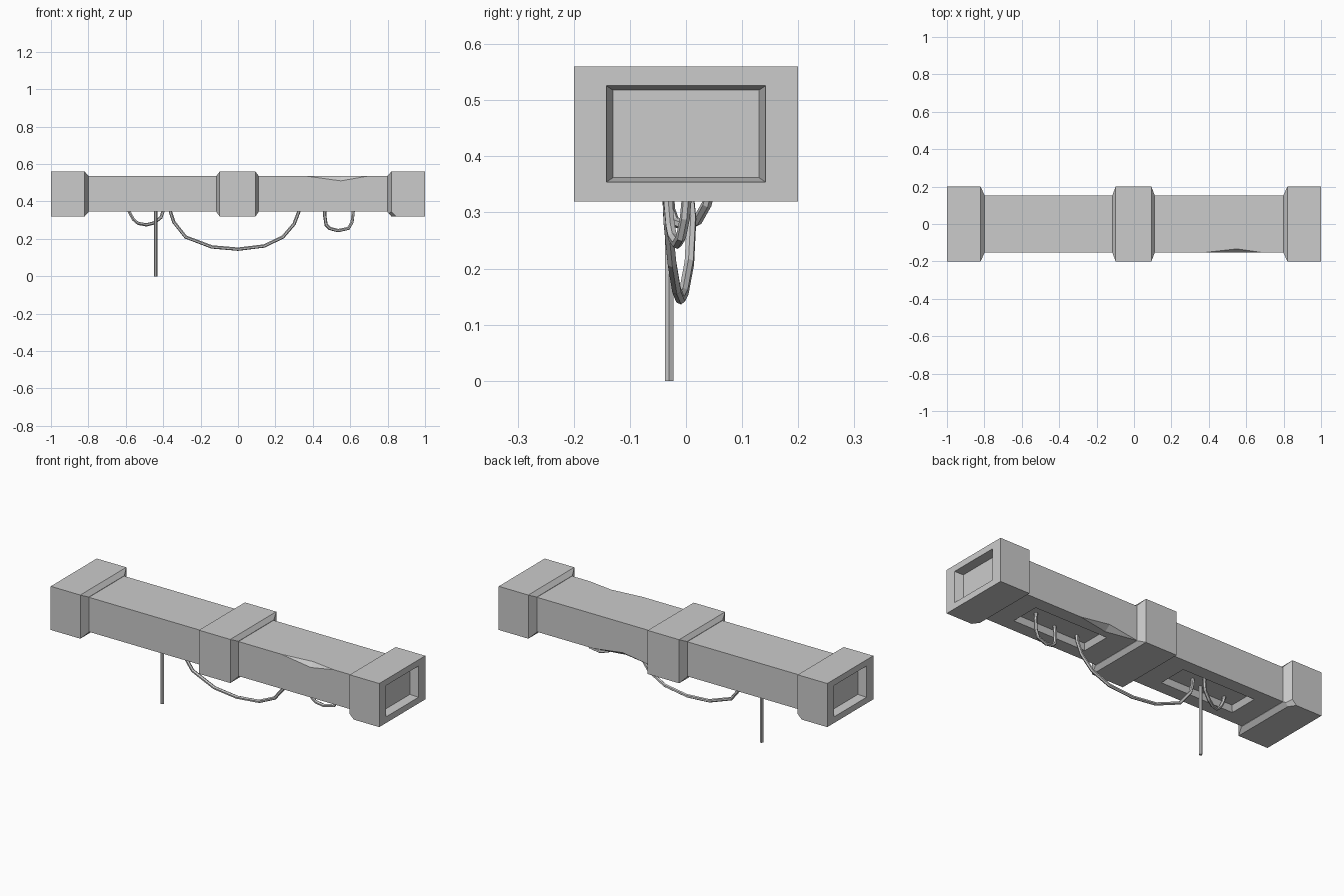
import bpy, bmesh
from mathutils import Vector, Matrix

if "Cube" in bpy.data.objects:
    bpy.data.objects.remove(bpy.data.objects["Cube"])

CZ = 0.44  # height of the beam axis


def add_object(name, bm):
    bmesh.ops.recalc_face_normals(bm, faces=bm.faces)
    mesh = bpy.data.meshes.new(name)
    bm.to_mesh(mesh)
    bm.free()
    ob = bpy.data.objects.new(name, mesh)
    bpy.context.collection.objects.link(ob)
    return ob


def loft(rings):
    """Rectangular rings (x, half_y, half_z) joined along x, capped both ends."""
    bm = bmesh.new()
    loops = [[bm.verts.new((x, sy * hy, CZ + sz * hz))
              for sy, sz in ((-1, -1), (1, -1), (1, 1), (-1, 1))]
             for x, hy, hz in rings]
    for a, b in zip(loops, loops[1:]):
        for i in range(4):
            j = (i + 1) % 4
            bm.faces.new((a[i], a[j], b[j], b[i]))
    bm.faces.new(loops[0])
    bm.faces.new(loops[-1])
    return bm


def hull(name, points):
    bm = bmesh.new()
    for p in points:
        bm.verts.new(p)
    bmesh.ops.convex_hull(bm, input=bm.verts)
    return add_object(name, bm)


def cut(ob, cutter):
    mod = ob.modifiers.new("cut", "BOOLEAN")
    mod.operation = "DIFFERENCE"
    mod.solver = "EXACT"
    mod.object = cutter
    bpy.context.view_layer.objects.active = ob
    bpy.ops.object.modifier_apply(modifier=mod.name)
    bpy.data.objects.remove(cutter)


def chip(ob, p0, p1, a, b):
    """Knock a shallow notch out of edge p0-p1, deepest along line a-b."""
    p0, p1, a, b = map(Vector, (p0, p1, a, b))
    mid = (a + b) / 2
    ends = (a + (a - b), b + (b - a))
    offs = (Vector(), (p0 - mid) * 1.6, (p1 - mid) * 1.6)
    cut(ob, hull("chip_cutter", [e + o for e in ends for o in offs]))


# Long rectangular beam
beam = add_object("beam", loft([(-0.9, 0.153, 0.095), (0.9, 0.153, 0.095)]))

# Recessed panels under the beam
for s in (-1, 1):
    pts = []
    for z, d in ((0.33, -0.008), (0.375, 0.012)):
        pts += [(x, y, z) for x in (s * 0.46 - 0.22 + d, s * 0.46 + 0.22 - d)
                for y in (-0.08 + d, 0.08 - d)]
    cut(beam, hull("panel_cutter", pts))

# Worn notches on the beam edges
chip(beam, (0.37, -0.153, 0.535), (0.69, -0.153, 0.535),
     (0.55, -0.153, 0.51), (0.55, -0.133, 0.535))
chip(beam, (0.11, 0.153, 0.345), (0.46, 0.153, 0.345),
     (0.28, 0.153, 0.37), (0.28, 0.12, 0.345))

# Central collar
add_object("middle_collar", loft([
    (-0.115, 0.155, 0.097), (-0.098, 0.2, 0.12),
    (0.093, 0.2, 0.12), (0.11, 0.155, 0.097)]))

# End collars with recessed faces and one clipped corner each
for name, turn in (("right_end_collar", 0), ("left_end_collar", 3.14159265)):
    bm = loft([(0.8, 0.155, 0.097), (0.82, 0.2, 0.12), (1, 0.2, 0.12),
               (1, 0.142, 0.086), (0.955, 0.13, 0.078)])
    res = bmesh.ops.bisect_plane(
        bm, geom=bm.verts[:] + bm.edges[:] + bm.faces[:],
        plane_co=(0.828, -0.188, 0.328), plane_no=(-1, -0.7, -1), clear_outer=True)
    bmesh.ops.holes_fill(bm, edges=[e for e in bm.edges if e.is_boundary])
    bmesh.ops.rotate(bm, verts=bm.verts, cent=(0, 0, 0),
                     matrix=Matrix.Rotation(turn, 3, "Z"))
    add_object(name, bm)


def cable(name, pts, radius=0.009):
    cu = bpy.data.curves.new(name, "CURVE")
    cu.dimensions = "3D"
    cu.bevel_depth = radius
    cu.bevel_resolution = 1
    cu.use_fill_caps = True
    sp = cu.splines.new("POLY")
    sp.points.add(len(pts) - 1)
    for p, co in zip(sp.points, pts):
        p.co = (*co, 1)
    sp.use_smooth = False
    ob = bpy.data.objects.new(name, cu)
    bpy.context.collection.objects.link(ob)
    bpy.ops.object.select_all(action="DESELECT")
    ob.select_set(True)
    bpy.context.view_layer.objects.active = ob
    bpy.ops.object.convert(target="MESH")


# Hanging cables
cable("straight_cable", [(-0.44, -0.03, 0), (-0.44, -0.03, 0.38)])
cable("long_cable", [
    (-0.365, 0.003, 0.38), (-0.36, 0.005, 0.34), (-0.343, 0.01, 0.29),
    (-0.28, 0.006, 0.21), (-0.14, -0.004, 0.157), (0, -0.01, 0.145),
    (0.14, -0.017, 0.162), (0.24, -0.025, 0.21), (0.3, -0.032, 0.28),
    (0.325, -0.035, 0.345), (0.327, -0.035, 0.38)])
cable("left_loop_cable", [
    (-0.59, -0.032, 0.38), (-0.582, -0.032, 0.345), (-0.56, -0.028, 0.305),
    (-0.535, -0.02, 0.283), (-0.49, 0, 0.275), (-0.45, 0.02, 0.285),
    (-0.412, 0.037, 0.315), (-0.4, 0.046, 0.35), (-0.4, 0.047, 0.38)])
cable("right_loop_cable", [
    (0.467, -0.035, 0.38), (0.463, -0.033, 0.33), (0.471, -0.028, 0.275),
    (0.49, -0.024, 0.256), (0.535, -0.016, 0.244), (0.59, -0.009, 0.256),
    (0.61, -0.002, 0.29), (0.616, 0.003, 0.345), (0.613, 0.003, 0.38)])
